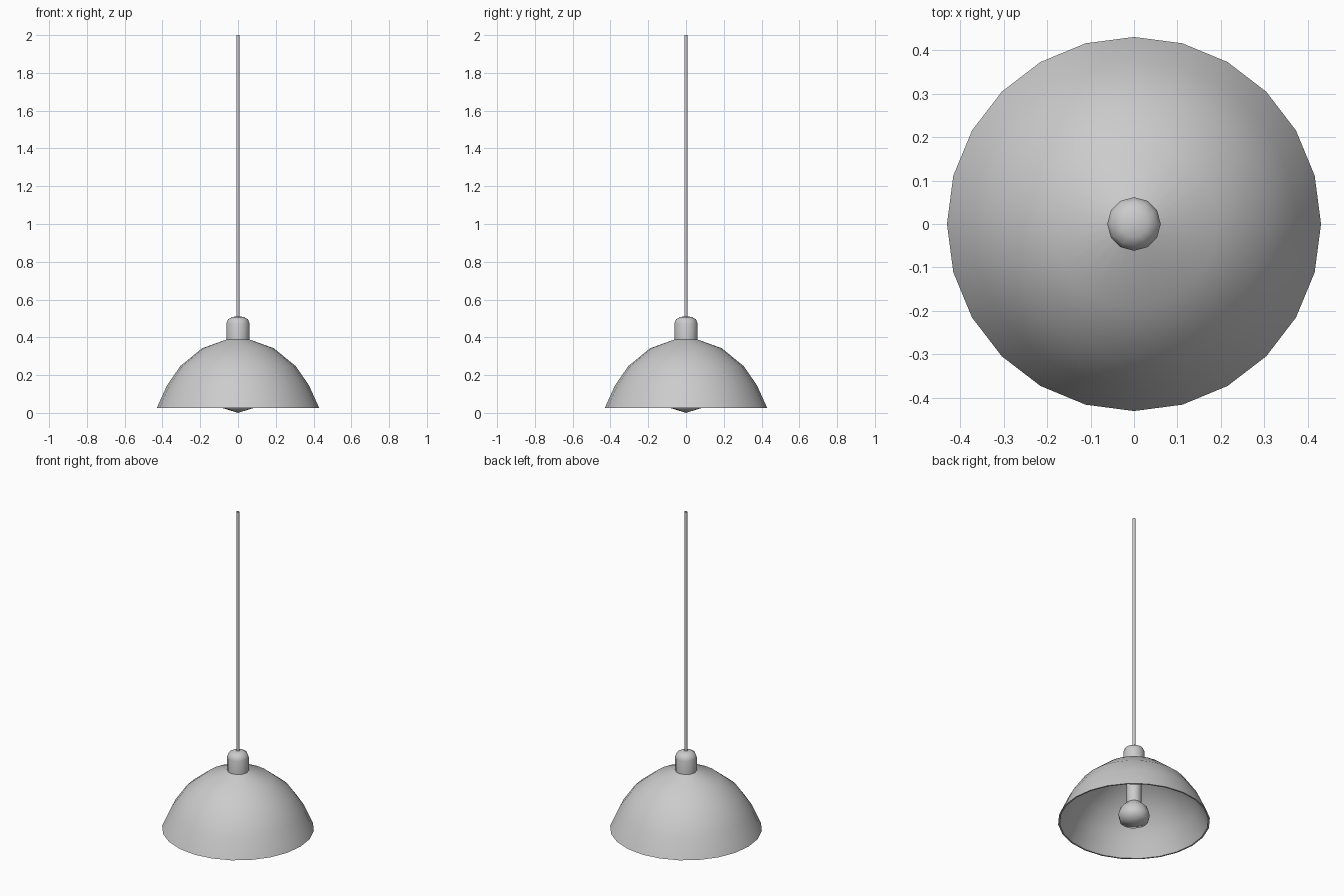
import bpy
import math

cube = bpy.data.objects.get("Cube")
if cube:
    bpy.data.objects.remove(cube, do_unlink=True)

# One plain grey for every part
grey = bpy.data.materials.new("light_grey")
grey.use_nodes = True
colour = (0.6, 0.6, 0.6, 1)
grey.diffuse_color = colour
grey.node_tree.nodes["Principled BSDF"].inputs["Base Color"].default_value = colour


def lathe(name, profile, sides):
    """Turn a top-to-bottom (radius, height) profile about the z axis."""
    verts, rings, faces = [], [], []
    for r, z in profile:
        start = len(verts)
        count = sides if r > 0 else 1
        for i in range(count):
            a = math.tau * i / sides
            verts.append((r * math.cos(a), r * math.sin(a), z))
        rings.append([start + i % count for i in range(sides)])
    for top, low in zip(rings, rings[1:]):
        for i in range(sides):
            j = (i + 1) % sides
            corners = [top[i], low[i], low[j], top[j]]
            faces.append(list(dict.fromkeys(corners)))
    mesh = bpy.data.meshes.new(name)
    mesh.from_pydata(verts, [], faces)
    mesh.materials.append(grey)
    obj = bpy.data.objects.new(name, mesh)
    bpy.context.collection.objects.link(obj)
    bpy.ops.object.select_all(action="DESELECT")
    obj.select_set(True)
    bpy.context.view_layer.objects.active = obj
    bpy.ops.object.shade_smooth_by_angle(angle=math.radians(60))


# Hanging cord, an open tube
lathe("cord", [(0.0085, 2), (0.0085, 0.5)], 8)

# Rounded cap above the shade
lathe("cap", [(0, 0.511), (0.031, 0.508), (0.053, 0.495), (0.0615, 0.472),
              (0.0615, 0.385)], 12)

# Thin dome: outer wall down to the rim, then the inner wall back up
outer = [(0.043, 0.395), (0.19, 0.342), (0.305, 0.248), (0.375, 0.147), (0.43, 0.026)]
inner = [(0.421, 0.026), (0.367, 0.142), (0.299, 0.24), (0.186, 0.333), (0.043, 0.386)]
lathe("shade", outer + inner, 24)

# Lamp holder inside the dome
lathe("socket", [(0.043, 0.39), (0.043, 0.135)], 12)

# Bulb with a shallow pointed base
lathe("bulb", [(0.043, 0.14), (0.076, 0.108), (0.09, 0.065),
               (0.08, 0.025), (0, 0)], 12)
